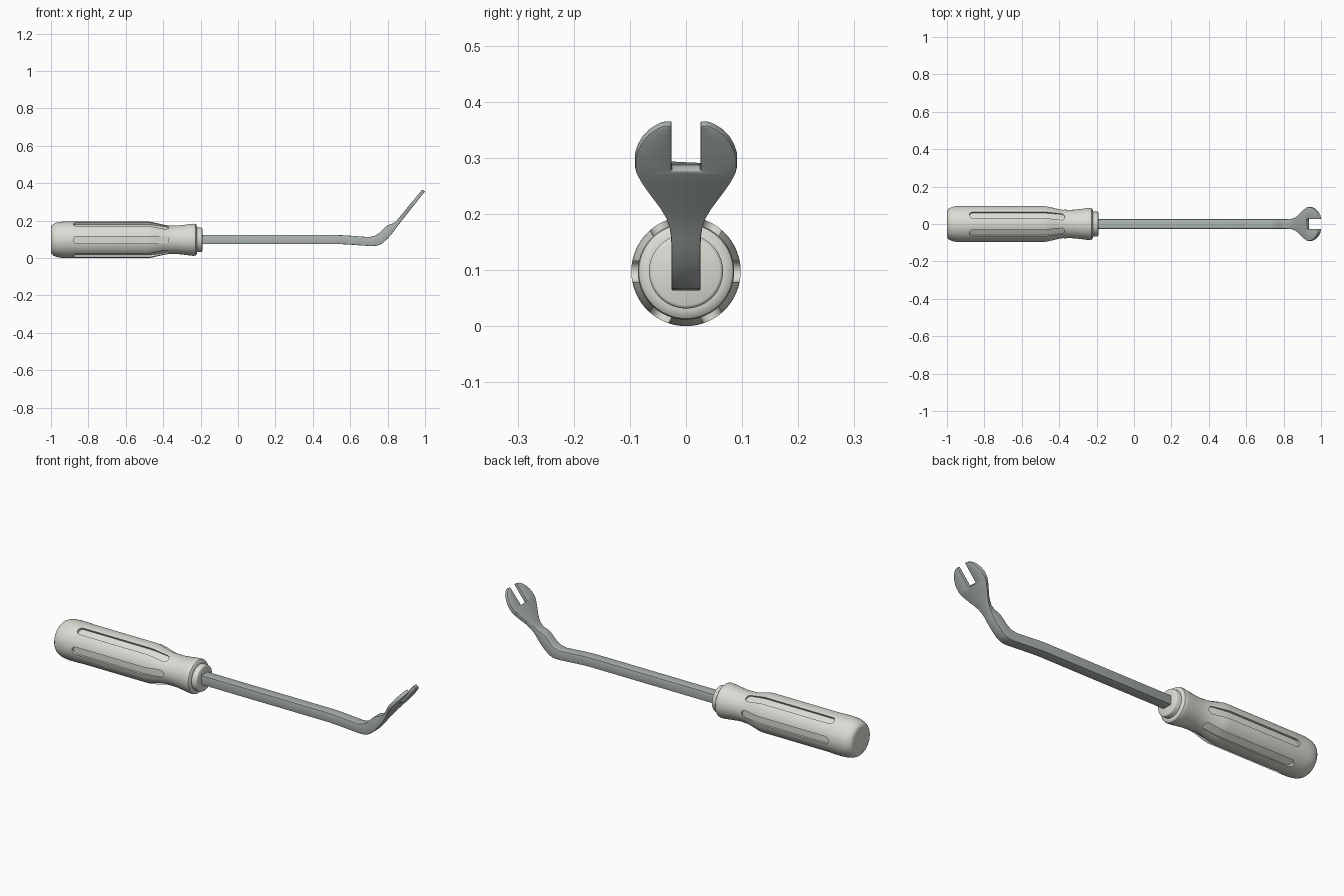
import bpy, bmesh, math
from mathutils import Vector, Matrix

if "Cube" in bpy.data.objects:
    bpy.data.objects.remove(bpy.data.objects["Cube"])

AXIS_Z = 0.0975


def material(name, color):
    m = bpy.data.materials.new(name)
    m.diffuse_color = (*color, 1)
    m.use_nodes = True
    m.node_tree.nodes["Principled BSDF"].inputs["Base Color"].default_value = m.diffuse_color
    return m


def to_object(bm, name, mat=None):
    bmesh.ops.recalc_face_normals(bm, faces=bm.faces)
    me = bpy.data.meshes.new(name)
    bm.to_mesh(me)
    bm.free()
    ob = bpy.data.objects.new(name, me)
    bpy.context.collection.objects.link(ob)
    if mat:
        me.materials.append(mat)
    return ob


def loft(bm, rings, matrix=Matrix()):
    """Skin closed rings of points and cap both ends."""
    vs = [[bm.verts.new(matrix @ Vector(p)) for p in r] for r in rings]
    n = len(vs[0])
    for a, b in zip(vs, vs[1:]):
        for i in range(n):
            j = (i + 1) % n
            bm.faces.new((a[i], a[j], b[j], b[i]))
    bm.faces.new(vs[0])
    bm.faces.new(vs[-1])


def lathe(name, profile, mat, n=72):
    """Turn (x, radius) points around the tool axis."""
    bm = bmesh.new()
    ang = [2 * math.pi * i / n for i in range(n)]
    loft(bm, [[(x, r * math.cos(a), AXIS_Z + r * math.sin(a)) for a in ang] for x, r in profile])
    return to_object(bm, name, mat)


def activate(ob):
    bpy.ops.object.select_all(action='DESELECT')
    ob.select_set(True)
    bpy.context.view_layer.objects.active = ob


def cut(ob, cutter):
    mod = ob.modifiers.new("cut", 'BOOLEAN')
    mod.operation = 'DIFFERENCE'
    mod.solver = 'EXACT'
    mod.object = cutter
    activate(ob)
    bpy.ops.object.modifier_apply(modifier=mod.name)
    bpy.data.objects.remove(cutter)


def smooth(ob, deg):
    activate(ob)
    bpy.ops.object.shade_smooth_by_angle(angle=math.radians(deg))


plastic = material("pale_plastic", (0.72, 0.72, 0.67))
steel = material("steel", (0.42, 0.46, 0.45))

# Handle: turned grip with waist and front flange
handle = lathe("handle", [
    (-1.0, 0.066), (-0.997, 0.075), (-0.988, 0.084), (-0.973, 0.091), (-0.955, 0.095),
    (-0.93, 0.0975), (-0.48, 0.0975), (-0.465, 0.096), (-0.44, 0.0905), (-0.40, 0.081),
    (-0.375, 0.077), (-0.35, 0.0755), (-0.32, 0.0765), (-0.28, 0.081), (-0.25, 0.085),
    (-0.235, 0.086), (-0.226, 0.084), (-0.222, 0.079), (-0.219, 0.070), (-0.219, 0.05)], plastic)

# Six round-ended grip grooves whose floor follows the taper
R, X0, X1 = 0.019, -0.88, -0.37
arc = [math.radians(a) for a in (4, 20, 40, 60, 80)]
stations = [(X0 + R - R * math.cos(a), R * math.sin(a)) for a in arc]
stations += [(-0.8, R), (-0.48, R), (-0.44, R)]
stations += [(X1 - R + R * math.cos(a), R * math.sin(a)) for a in reversed(arc)]
bm = bmesh.new()
for k in range(6):
    m = Matrix.Translation((0, 0, AXIS_Z)) @ Matrix.Rotation(math.radians(60 * k + 30), 4, 'X')
    rings = []
    for x, w in stations:
        f = 0.084 - 0.17 * max(0, x + 0.47)
        rings.append([(x, -w, f), (x, w, f), (x, w, 0.12), (x, -w, 0.12)])
    # grooves sit at +-y and every 60 degrees from there
    loft(bm, rings, m)
cut(handle, to_object(bm, "groove_cutter"))
smooth(handle, 35)

# Collar at the front of the handle
collar = lathe("collar", [(-0.23, 0.066), (-0.197, 0.066), (-0.193, 0.064), (-0.191, 0.060)], plastic)
smooth(collar, 50)

# Shaft and forked head: upper and lower (x, z) edge plus half width
rows = [
    (-0.22, 0.123, -0.22, 0.075, 0.026), (0.53, 0.123, 0.53, 0.075, 0.026),
    (0.58, 0.121, 0.58, 0.073, 0.026), (0.70, 0.112, 0.715, 0.0635, 0.026),
    (0.73, 0.118, 0.745, 0.066, 0.026), (0.755, 0.134, 0.77, 0.077, 0.026),
    (0.783, 0.163, 0.80, 0.104, 0.026), (0.803, 0.177, 0.827, 0.135, 0.026),
    (0.830, 0.185, 0.842, 0.156, 0.0265), (0.848, 0.200, 0.853, 0.171, 0.029)]
T0, T1 = Vector((0.848, 0, 0.200)), Vector((0.985, 0, 0.366))
B0, B1 = Vector((0.853, 0, 0.171)), Vector((1.0, 0, 0.357))
for s, w in [(0.1, 0.035), (0.2, 0.046), (0.35, 0.067), (0.45, 0.080), (0.53, 0.088),
             (0.58, 0.0905), (0.68, 0.0905), (0.76, 0.086), (0.84, 0.078),
             (0.91, 0.067), (0.96, 0.054), (0.985, 0.045), (1.0, 0.035)]:
    t, b = T0.lerp(T1, s), B0.lerp(B1, s)
    rows.append((t.x, t.z, b.x, b.z, w))
bm = bmesh.new()
loft(bm, [[(tx, -w, tz), (tx, w, tz), (bx, w, bz), (bx, -w, bz)] for tx, tz, bx, bz, w in rows])
shaft = to_object(bm, "shaft_and_fork", steel)

# Slot between the jaws
d = (T1 - T0).normalized()
n = Vector((-d.z, 0, d.x))
start = (T0.lerp(T1, 0.55) + B0.lerp(B1, 0.55)) / 2
bm = bmesh.new()
rings = []
for dist in (0, 0.2):
    c = start + d * dist
    rings.append([c + n * a + Vector((0, b * 0.0255, 0)) for a, b in
                  ((-0.05, -1), (-0.05, 1), (0.05, 1), (0.05, -1))])
loft(bm, rings)
cut(shaft, to_object(bm, "slot_cutter"))

# Softened steel edges
bev = shaft.modifiers.new("bevel", 'BEVEL')
bev.width = 0.003
bev.segments = 2
bev.limit_method = 'ANGLE'
bev.angle_limit = math.radians(55)
activate(shaft)
bpy.ops.object.modifier_apply(modifier="bevel")
smooth(shaft, 35)
